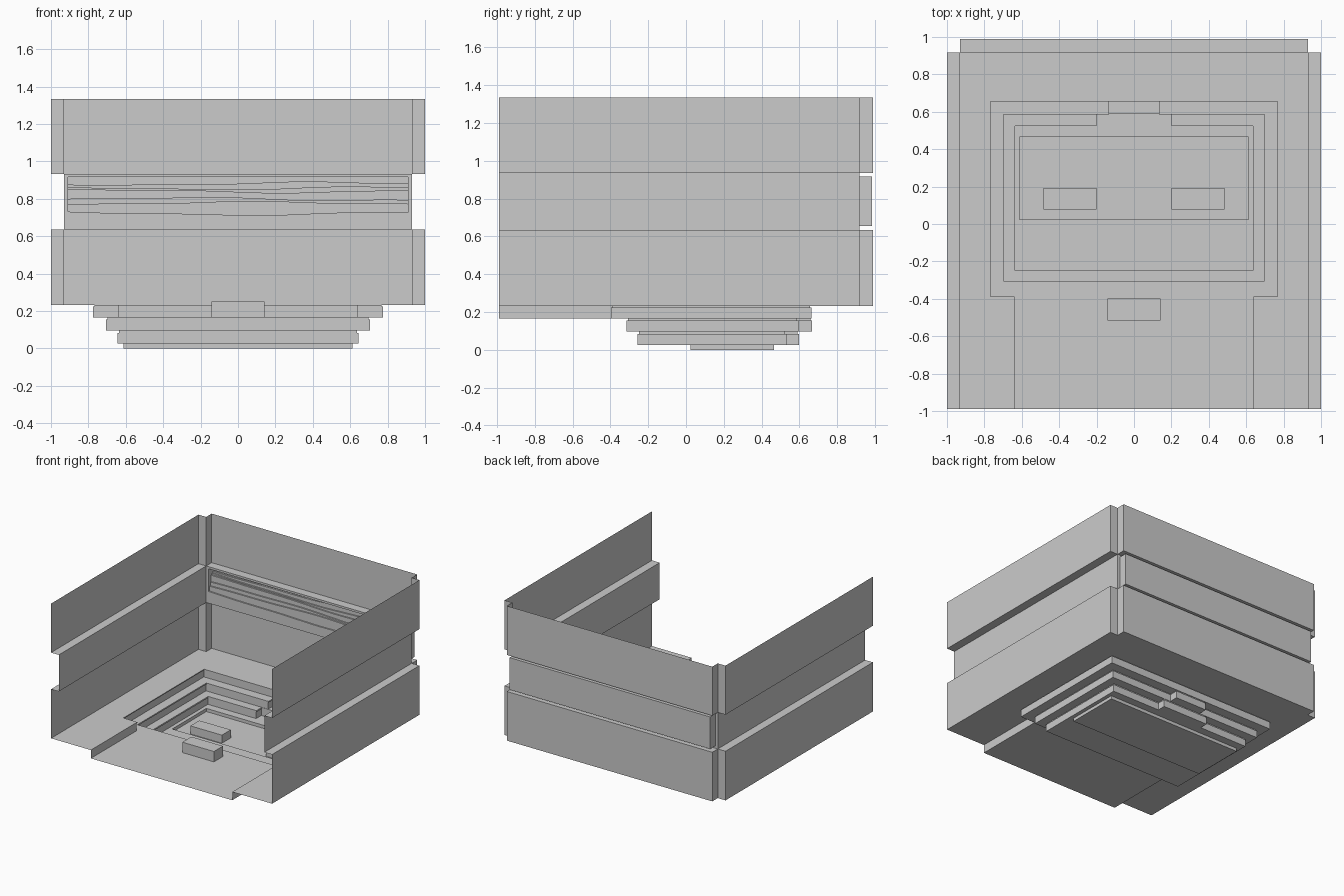
import bpy, bmesh, math

if "Cube" in bpy.data.objects:
    bpy.data.objects.remove(bpy.data.objects["Cube"])

F, B, YB = -0.988, 0.917, 0.988          # front edge, side-wall end, back wall
Z0, Z1, Z2, Z3 = 0.233, 0.635, 0.934, 1.335


def finish(name, bm):
    bmesh.ops.remove_doubles(bm, verts=bm.verts[:], dist=1e-5)
    bmesh.ops.recalc_face_normals(bm, faces=bm.faces[:])
    me = bpy.data.meshes.new(name)
    bm.to_mesh(me)
    bm.free()
    ob = bpy.data.objects.new(name, me)
    bpy.context.collection.objects.link(ob)
    return ob


def skin(name, rows, closed=False):
    """Quads between successive rows of 3D points."""
    bm = bmesh.new()
    vr = [[bm.verts.new(p) for p in r] for r in rows]
    n = len(rows[0])
    for a, b in zip(vr, vr[1:]):
        for i in range(n if closed else n - 1):
            j = (i + 1) % n
            bm.faces.new((a[i], a[j], b[j], b[i]))
    return finish(name, bm)


def sheet(name, z, outer, hole=None, vertical=False):
    """Flat sheet with an optional hole (vertical: points are x, z at y = z)."""
    bm = bmesh.new()
    for loop in filter(None, (outer, hole)):
        vs = [bm.verts.new((x, z, y) if vertical else (x, y, z)) for x, y in loop]
        for i in range(len(vs)):
            bm.edges.new((vs[i - 1], vs[i]))
    normal = (0, -1, 0) if vertical else (0, 0, 1)
    bmesh.ops.triangle_fill(bm, edges=bm.edges[:], use_beauty=True, normal=normal)
    return finish(name, bm)


def box(name, x0, x1, y0, y1, z0, z1):
    r = rect(x0, x1, y0, y1)
    bm = bmesh.new()
    lo, hi = ([bm.verts.new((x, y, z)) for x, y in r] for z in (z0, z1))
    for i in range(4):
        bm.faces.new((lo[i - 1], lo[i], hi[i], hi[i - 1]))
    bm.faces.new(lo[::-1])
    bm.faces.new(hi)
    return finish(name, bm)


def rect(x0, x1, y0, y1):
    return [(x0, y0), (x1, y0), (x1, y1), (x0, y1)]


def mirror(half):
    return half + [(-x, y) for x, y in reversed(half)]


def at(path, z):
    return [(x, y, z) for x, y in path]


# Upper and lower walls, with notched back corners
wide = mirror([(-1, F), (-1, B), (-0.93, B), (-0.93, YB)])
skin("lower_wall", [at(wide, Z0), at(wide, Z1)])
skin("upper_wall", [at(wide, Z2), at(wide, Z3)])

# Inset middle band and the ledges above and below it
for s, side in ((-1, "left"), (1, "right")):
    x = 0.93 * s
    skin("middle_wall_" + side, [[(x, F, Z1), (x, B, Z1)], [(x, F, Z2), (x, B, Z2)]])
    for z, lvl in ((Z1, "lower"), (Z2, "upper")):
        sheet(f"{lvl}_ledge_{side}", z, rect(min(x, s), max(x, s), F, B))
for z, lvl in ((Z1, "lower"), (Z2, "upper")):
    sheet(lvl + "_ledge_back", z, rect(-0.93, 0.93, B, YB))
NX, NB, N0, N1 = 0.908, 0.985, 0.655, 0.917
sheet("middle_wall_back", B, rect(-0.93, 0.93, Z1, Z2), rect(-NX, NX, N0, N1), True)

# Recess in the back wall: five-sided box
mouth = rect(-NX, NX, N0, N1)
skin("recess_sides", [[(x, B, z) for x, z in mouth], [(x, NB, z) for x, z in mouth]], True)
sheet("recess_back", NB, mouth, None, True)

# Wavy terraces inside the recess
def wave(k, h):
    return lambda x: h + 0.008 * math.sin(3.2 * x + 1.3 * k) + 0.003 * math.sin(8 * x + k)

def strip(y, f):
    return [(-NX + 2 * NX * i / 20, y, f(-NX + 2 * NX * i / 20)) for i in range(21)]

rows = [strip(B, lambda x: N0)]
for k, h in enumerate((0.722, 0.778, 0.80, 0.842, 0.858, 0.882)):
    y = B + 0.011 * k
    rows += [strip(y, wave(k if k else 3.6, h)), strip(y + 0.011, wave(k if k else 3.6, h))]
skin("recess_terraces", rows)


# Sunken pit: outlines of each level, with an optional tab for the back stairs
def pit(w, y0, y1, tab=0, ty=0, g=0):
    half = [(-w - g, y0 - g), (-w - g, y1 + g)]
    if tab:
        half += [(-tab - g, y1 + g), (-tab - g, ty + g)]
    return mirror(half)

def entry(g):
    return mirror([(-0.64, F), (-0.64, -0.388 - g), (-0.766 - g, -0.388 - g), (-0.766 - g, 0.656 + g)])

U = 0.008                                   # undercut below each lip
l2 = (0.697, -0.306, 0.586, 0.135, 0.658)
l3 = (0.636, -0.248, 0.523, 0.20, 0.591)
l4 = pit(0.613, 0.025, 0.466)

# Main floor
sheet("main_floor", Z0, wide + entry(0)[::-1])

# Risers with a thin overhanging lip
skin("step_riser_1", [at(entry(0), Z0), at(entry(0), 0.225), at(entry(U), 0.225), at(entry(U), 0.165)])
skin("step_riser_2", [at(pit(*l2), 0.165), at(pit(*l2), 0.154),
                      at(pit(*l2, g=U), 0.154), at(pit(*l2, g=U), 0.096)], True)
skin("step_riser_3", [at(pit(*l3), 0.096), at(pit(*l3), 0.084),
                      at(pit(*l3, g=U), 0.084), at(pit(*l3, g=U), 0.026)], True)
skin("step_riser_4", [at(l4, 0.026), at(l4, 0.0)], True)

# Treads and pit bottom
sheet("tread_1", 0.165, entry(U), pit(*l2))
sheet("tread_2", 0.096, pit(*l2, g=U), pit(*l3))
sheet("tread_3", 0.026, pit(*l3, g=U), l4)
sheet("pit_bottom", 0.0, l4)

# Low blocks
box("entry_block", -0.143, 0.143, -0.515, -0.398, 0.165, 0.25)
box("pit_block_left", -0.485, -0.2, 0.077, 0.192, 0.0, 0.066)
box("pit_block_right", 0.2, 0.485, 0.077, 0.192, 0.0, 0.066)
